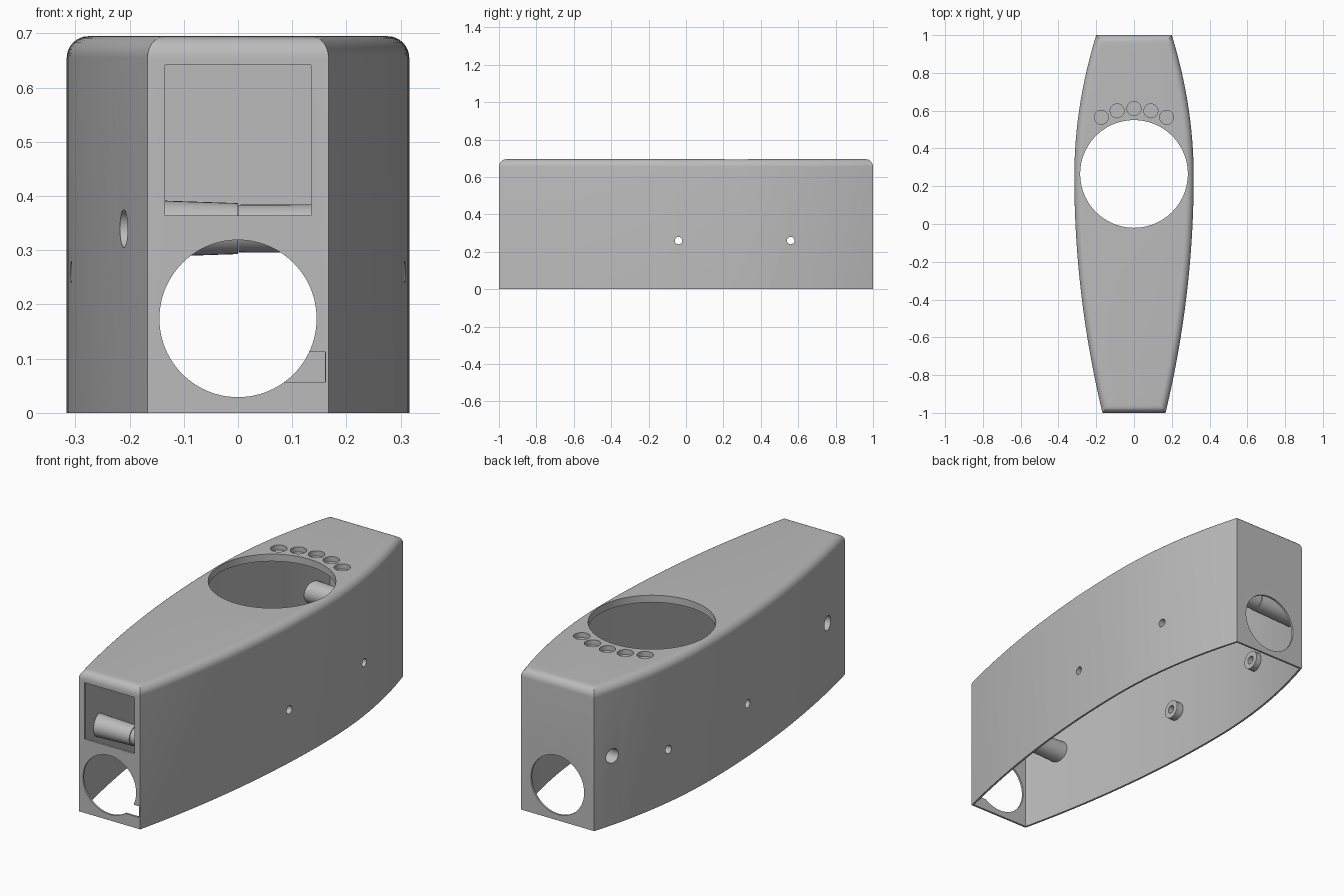
import bpy, bmesh, math
from mathutils import Matrix, Vector

if "Cube" in bpy.data.objects:
    bpy.data.objects.remove(bpy.data.objects["Cube"])

grey = bpy.data.materials.new("plain grey")
grey.diffuse_color = (0.5, 0.5, 0.5, 1)
grey.use_nodes = True
grey.node_tree.nodes["Principled BSDF"].inputs["Base Color"].default_value = grey.diffuse_color

H, FILLET, WALL, ROOF = 0.695, 0.04, 0.01, 0.035


def half(y):
    """Half width of the housing at a given y."""
    if y < 0.25:
        return 0.316 - 0.149 * ((0.25 - y) / 1.25) ** 2
    return 0.316 - 0.116 * ((y - 0.25) / 0.75) ** 2


def to_object(name, bm):
    bmesh.ops.recalc_face_normals(bm, faces=bm.faces)
    me = bpy.data.meshes.new(name)
    bm.to_mesh(me)
    bm.free()
    me.materials.append(grey)
    ob = bpy.data.objects.new(name, me)
    bpy.context.collection.objects.link(ob)
    return ob


# Plan outline, counter-clockwise
N = 40
ys = [-1 + 2 * i / N for i in range(N + 1)]
outline = [Vector((half(y), y)) for y in ys] + [Vector((-half(y), y)) for y in reversed(ys)]


def inset(d):
    """Outline moved inwards by d with mitred corners."""
    out = []
    for i, p in enumerate(outline):
        a = (p - outline[i - 1]).normalized()
        b = (outline[(i + 1) % len(outline)] - p).normalized()
        na, nb = Vector((-a.y, a.x)), Vector((-b.y, b.x))
        out.append(p + (na + nb) * d / (1 + na.dot(nb)))
    return out


def loft(name, levels):
    """Closed solid from (inset, z) levels."""
    bm = bmesh.new()
    rings = [[bm.verts.new((p.x, p.y, z)) for p in inset(d)] for d, z in levels]
    n = len(outline)
    for r, s in zip(rings, rings[1:]):
        for i in range(n):
            j = (i + 1) % n
            bm.faces.new((r[i], r[j], s[j], s[i]))
    bm.faces.new(rings[0][::-1])
    bm.faces.new(rings[-1])
    return to_object(name, bm)


def cylinder(axis, center, r, length, seg=64):
    bm = bmesh.new()
    rot = {'x': Matrix.Rotation(math.pi / 2, 4, 'Y'),
           'y': Matrix.Rotation(math.pi / 2, 4, 'X'),
           'z': Matrix.Identity(4)}[axis]
    bmesh.ops.create_cone(bm, cap_ends=True, segments=seg, radius1=r, radius2=r,
                          depth=length, matrix=Matrix.Translation(center) @ rot)
    return to_object("cutter", bm)


def box(x0, x1, y0, y1, z0, z1):
    bm = bmesh.new()
    m = Matrix.Translation(((x0 + x1) / 2, (y0 + y1) / 2, (z0 + z1) / 2)) \
        @ Matrix.Diagonal((x1 - x0, y1 - y0, z1 - z0, 1))
    bmesh.ops.create_cube(bm, size=1, matrix=m)
    return to_object("cutter", bm)


def smooth(ob):
    bpy.ops.object.select_all(action='DESELECT')
    ob.select_set(True)
    bpy.context.view_layer.objects.active = ob
    bpy.ops.object.shade_smooth_by_angle(angle=math.radians(30))


# Outer housing with rounded top edge
levels = [(0, 0)]
for i in range(9):
    t = i / 8 * math.pi / 2
    levels.append((FILLET * (1 - math.cos(t)), H - FILLET + FILLET * math.sin(t)))
housing = loft("housing", levels)

# Hollow inside, open at the bottom
cutters = [loft("cutter", [(WALL, -0.1), (WALL, H - ROOF)])]
# Large round opening in the top and round openings in both ends
cutters.append(cylinder('z', (0, 0.265, 0.62), 0.285, 0.3, 96))
cutters.append(cylinder('y', (0, 0, 0.174), 0.145, 2.4, 96))
# Rectangular window and side notch in the front
cutters.append(box(-0.135, 0.135, -1.1, -0.95, 0.364, 0.642))
cutters.append(box(0.08, 0.161, -1.1, -0.985, 0.057, 0.112))
# Five shallow pockets behind the top opening
for k in range(-2, 3):
    a = math.radians(90 + k * 15)
    cutters.append(cylinder('z', (0.346 * math.cos(a), 0.265 + 0.346 * math.sin(a), H + 0.025),
                            0.037, 0.1, 32))
# Small holes through both sides, larger holes in the left side
SMALL, LARGE = (-0.04, 0.56), (-0.8, 0.9)
for y in SMALL:
    cutters.append(cylinder('x', (0, y, 0.26), 0.02, 1, 32))
for y in LARGE:
    cutters.append(cylinder('x', (-0.3, y, 0.34), 0.035, 0.4, 32))

bpy.context.view_layer.objects.active = housing
for c in cutters:
    c.hide_render = True
    m = housing.modifiers.new("cut", 'BOOLEAN')
    m.operation, m.solver, m.object = 'DIFFERENCE', 'EXACT', c
    bpy.ops.object.modifier_apply(modifier=m.name)
    bpy.data.objects.remove(c)
smooth(housing)


def tube(name, side, y, z, r_wall, r_end, bore, x_end, seg=32):
    """Hollow post growing inwards from a side wall."""
    bm = bmesh.new()
    rings = []
    for r, at_wall in ((r_wall, True), (r_end, False), (bore, False), (bore, True)):
        ring = []
        for i in range(seg):
            a = 2 * math.pi * i / seg
            yy = y + r * math.cos(a)
            x = half(yy) - 0.004 if at_wall else x_end
            ring.append(bm.verts.new((side * x, yy, z + r * math.sin(a))))
        rings.append(ring)
    for k in range(4):
        r, s = rings[k], rings[(k + 1) % 4]
        for i in range(seg):
            j = (i + 1) % seg
            bm.faces.new((r[i], r[j], s[j], s[i]))
    smooth(to_object(name, bm))


# Short screw bosses on both walls
for y in SMALL:
    for side in (-1, 1):
        tube("screw_boss", side, y, 0.26, 0.045, 0.045, 0.02, half(y) - 0.045)
# Long posts that meet at the middle
for y in LARGE:
    tube("left_post", -1, y, 0.34, 0.054, 0.047, 0.035, 0.0)
    tube("right_post", 1, y, 0.34, 0.045, 0.044, 0.02, 0.001)
